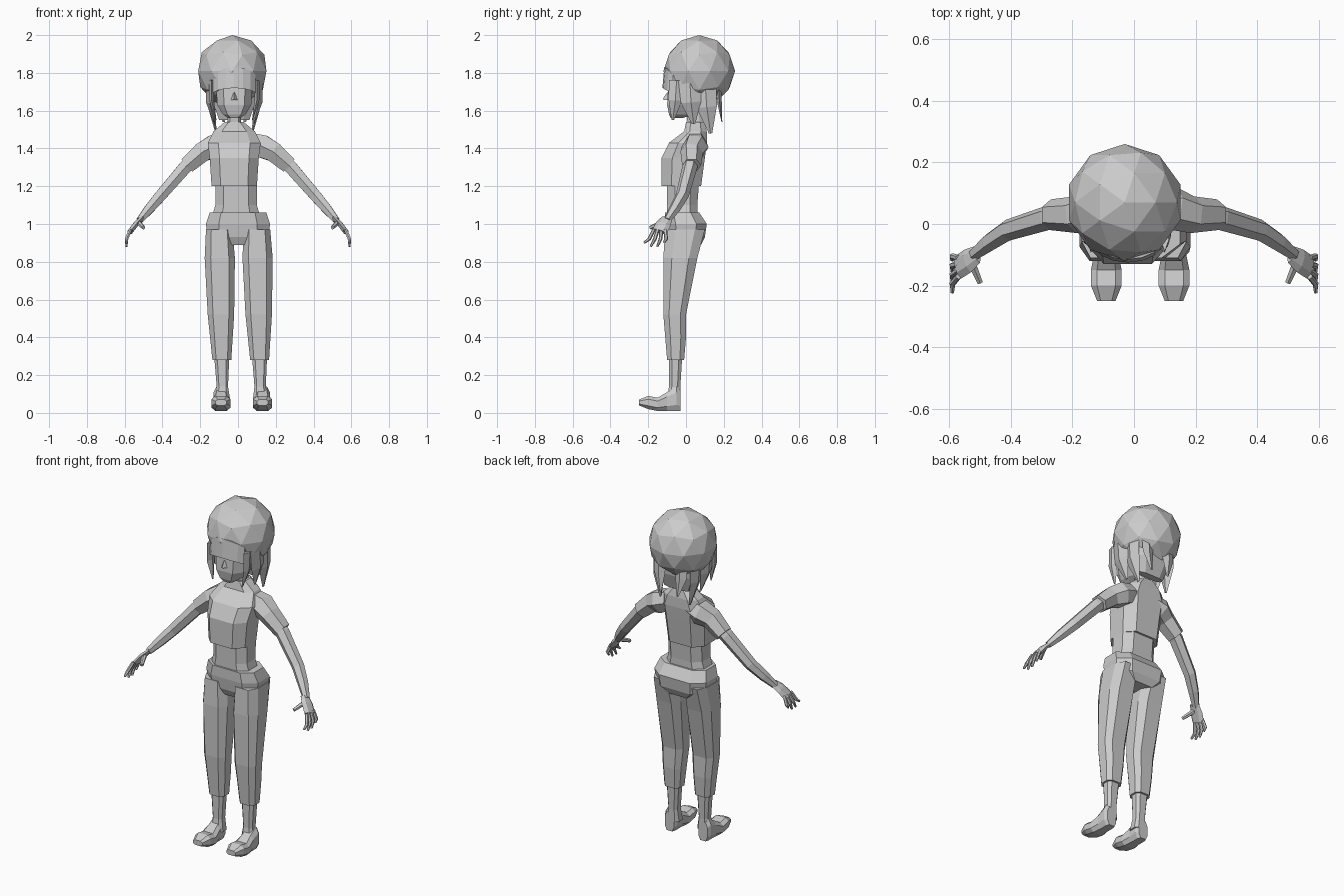
import bpy, bmesh, math
from mathutils import Vector

cube = bpy.data.objects.get("Cube")
if cube:
    bpy.data.objects.remove(cube, do_unlink=True)

grey = bpy.data.materials.new("plain grey")
grey.use_nodes = True
grey.diffuse_color = (.6, .6, .6, 1)
grey.node_tree.nodes["Principled BSDF"].inputs["Base Color"].default_value = grey.diffuse_color


def polygon(sides):
    angles = [i * math.tau / sides for i in range(sides)]
    return [(math.cos(a), math.sin(a)) for a in angles]


# Body cross-section: a box with cut corners
half = [(.6, -1), (1, -.5), (1, .5), (.6, 1)]
cut_box = half + [(-u, -v) for u, v in half]


def finish(name, bm):
    bmesh.ops.recalc_face_normals(bm, faces=bm.faces)
    mesh = bpy.data.meshes.new(name)
    bm.to_mesh(mesh)
    bm.free()
    mesh.materials.append(grey)
    obj = bpy.data.objects.new(name, mesh)
    bpy.context.collection.objects.link(obj)


def loft(name, rings):
    """Skin a list of equal point rings and cap both ends."""
    bm = bmesh.new()
    loops = [[bm.verts.new(point) for point in ring] for ring in rings]
    count = len(loops[0])
    for low, high in zip(loops, loops[1:]):
        for i in range(count):
            j = (i + 1) % count
            bm.faces.new((low[i], low[j], high[j], high[i]))
    bm.faces.new(loops[0])
    bm.faces.new(loops[-1])
    finish(name, bm)


def stack(name, centre, rows, lean=0):
    """Upright body part; rows are z, half width, front y, back y."""
    rings = []
    for z, width, front, back in rows:
        x = centre + lean * (1 - z)
        middle, depth = (front + back) / 2, (back - front) / 2
        rings.append([(x + u * width, middle + v * depth, z) for u, v in cut_box])
    loft(name, rings)


def tube(name, path, axis=(0, 1, 0), sides=6, flat=1):
    """Limb along a path of x, y, z, radius; flat thins it across the axis."""
    points = [Vector(row[:3]) for row in path]
    rings = []
    for i, point in enumerate(points):
        ahead = points[min(i + 1, len(points) - 1)]
        behind = points[max(i - 1, 0)]
        along = (ahead - behind).normalized()
        wide = Vector(axis)
        wide = (wide - along * wide.dot(along)).normalized()
        thin = along.cross(wide) * flat
        radius = path[i][3]
        rings.append([point + (wide * u + thin * v) * radius for u, v in polygon(sides)])
    loft(name, rings)


# Torso
middle = -.02
stack("shirt", middle, [
    (1.2, .12, -.13, .08), (1.35, .13, -.13, .1), (1.43, .14, -.09, .11),
    (1.49, .11, -.01, .11), (1.54, .05, 0, .1)])
stack("waist", -.01, [(1.03, .13, -.1, .06), (1.1, .11, -.1, .06), (1.23, .11, -.1, .07)])
stack("neck", middle, [(1.5, .04, .01, .1), (1.64, .03, 0, .08)])
stack("hips", 0, [
    (.89, .1, -.08, .08), (.93, .16, -.1, .1), (1, .17, -.11, .11), (1.06, .15, -.11, .07)])

# Head
stack("head", middle, [
    (1.56, .03, -.08, -.02), (1.58, .06, -.09, .04), (1.63, .09, -.1, .1), (1.8, .1, -.09, .14)])
tube("nose", [(middle, -.09, 1.67, .03), (middle, -.12, 1.66, .005)], axis=(0, 0, 1), sides=3)
stack("back_hair", middle, [
    (1.55, .08, .09, .13), (1.64, .11, .06, .16), (1.76, .12, .03, .17)])

# Fringe: band bent around the brow, highest in the middle
band = []
for i in range(-3, 4):
    x = middle + .12 * math.sin(i * .4)
    bulge = math.cos(i * .4)
    y = -.05 - .075 * bulge
    low, high = 1.68 + .04 * bulge, 1.77 + .06 * bulge
    band.append([(x, y, low), (x, y + .01, high), (x, y + .08, high), (x, y + .06, low)])
loft("fringe", band)

# Faceted round cap
bm = bmesh.new()
bmesh.ops.create_icosphere(bm, subdivisions=2, radius=.19)
bmesh.ops.translate(bm, vec=(-.03, .07, 1.81), verts=bm.verts)
finish("round_cap", bm)


def lock(name, side, x, y, width, tip, sweep, axis=(0, 1, 0)):
    """Flat tapering lock that hangs from under the cap and sweeps in y."""
    root = 1.76
    tube(name, [(middle + side * x, y, root, width),
                (middle + side * x, y + sweep / 3, (root + tip) / 2, width * .9),
                (middle + side * x * .8, y + sweep, tip, width * .15)],
         axis=axis, sides=4, flat=.35)


# Paired parts; left is +x
for side, word in ((1, "left"), (-1, "right")):
    lock(word + "_front_lock", side, .12, -.05, .04, 1.55, -.02)
    lock(word + "_side_lock", side, .13, .02, .06, 1.53, .02)
    lock(word + "_rear_side_lock", side, .12, .1, .06, 1.48, .03)
    lock(word + "_back_lock", side, .07, .17, .04, 1.54, .02, axis=(1, 0, 0))

    # Leg
    stack(word + "_trouser_leg", side * .1, [
        (.28, .05, -.1, -.01), (.4, .06, -.11, 0), (.52, .07, -.12, 0),
        (.82, .08, -.12, .06), (.97, .07, -.11, .1)], lean=.02)
    stack(word + "_ankle", side * .1, [
        (.07, .04, -.1, -.03), (.14, .03, -.09, -.03), (.3, .04, -.09, -.02)], lean=.02)

    # Foot from heel to toe: y, half width, sole z, top z
    sections = [(-.03, .03, .01, .12), (-.05, .04, .01, .14), (-.1, .04, .01, .11),
                (-.15, .05, .01, .08), (-.2, .05, .02, .09), (-.25, .03, .04, .07)]
    loft(word + "_foot", [
        [(.02 + side * .11 + u * width, y, (sole + top) / 2 + v * (top - sole) / 2)
         for u, v in cut_box] for y, width, sole, top in sections])

    def limb(name, path, **shape):
        tube(word + "_" + name, [(side * x, *rest) for x, *rest in path], **shape)

    # Arm
    limb("sleeve", [(.07, .05, 1.43, .06), (.13, .05, 1.41, .07),
                    (.19, .03, 1.38, .06), (.27, .03, 1.31, .05)])
    limb("arm", [(.2, .03, 1.37, .04), (.28, .02, 1.3, .04), (.41, -.02, 1.15, .035),
                 (.47, -.06, 1.08, .03), (.52, -.1, 1.02, .02)])

    # Hand
    limb("palm", [(.51, -.1, 1.03, .03), (.54, -.12, 1, .04), (.57, -.14, .96, .04)], flat=.4)
    limb("thumb", [(.53, -.12, 1.01, .015), (.5, -.19, .98, .01)], axis=(0, 0, 1))
    for number in range(4):
        spread = number - 1.5
        limb("finger_" + str(number + 1), [
            (.57, -.14 + .02 * spread, .97, .01),
            (.59, -.15 + .03 * spread, .92, .01),
            (.59, -.17 + .035 * spread, .87 + .02 * abs(spread), .006)])
